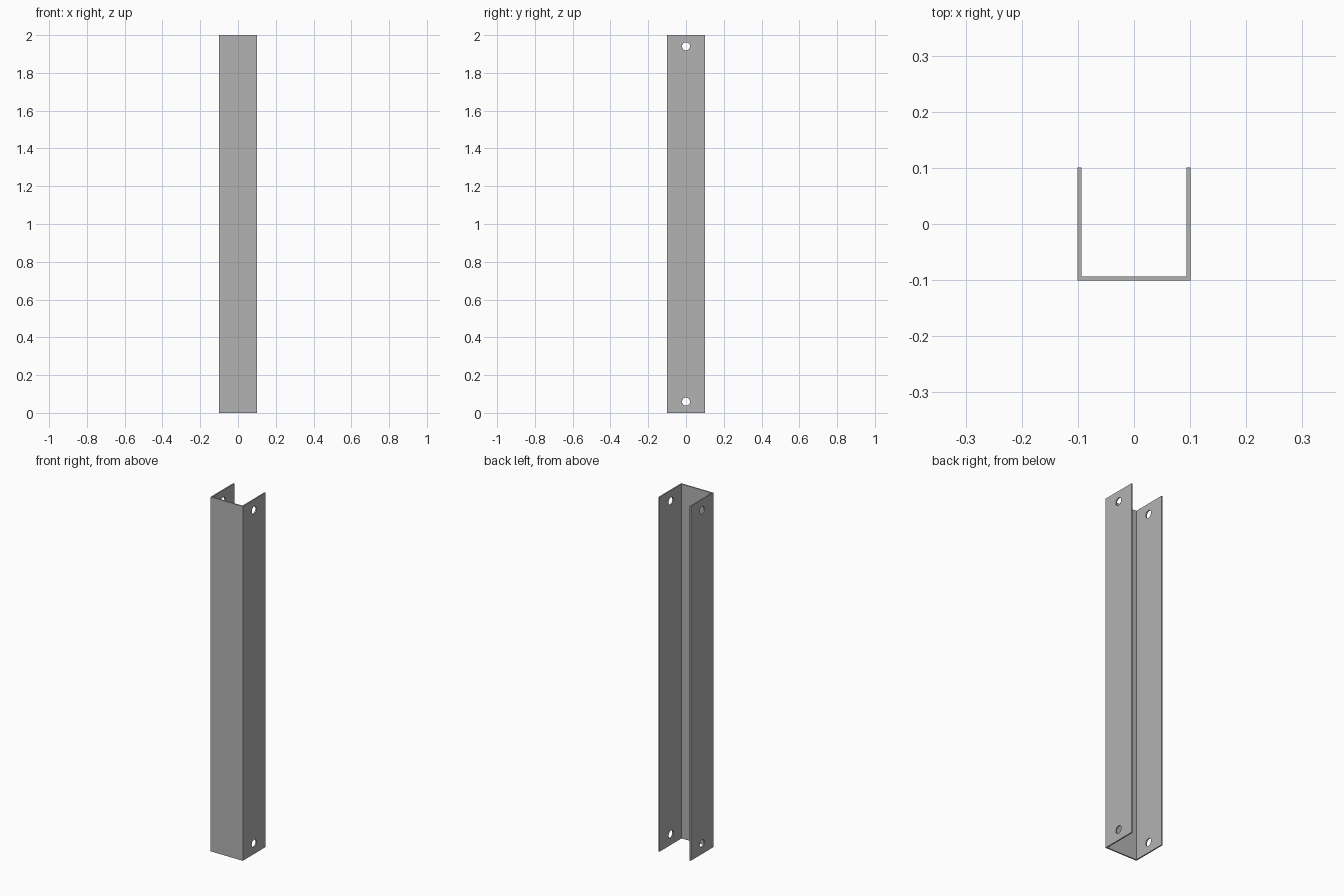
import bpy
import bmesh
import math

cube = bpy.data.objects.get("Cube")
if cube:
    bpy.data.objects.remove(cube, do_unlink=True)

HALF_X, HALF_Y, HEIGHT, WALL = 0.1005, 0.101, 2.0, 0.007
HOLE_RADIUS, HOLE_INSET = 0.021, 0.06

steel = bpy.data.materials.new("grey steel")
steel.use_nodes = True
grey = (0.45, 0.45, 0.45, 1)
steel.diffuse_color = grey
steel.node_tree.nodes["Principled BSDF"].inputs["Base Color"].default_value = grey


def add_object(name, bm):
    bmesh.ops.recalc_face_normals(bm, faces=bm.faces[:])
    mesh = bpy.data.meshes.new(name)
    bm.to_mesh(mesh)
    bm.free()
    mesh.materials.append(steel)
    obj = bpy.data.objects.new(name, mesh)
    bpy.context.collection.objects.link(obj)
    return obj


# U-shaped channel, open at the back
inner_x = HALF_X - WALL
half = [(HALF_X, -HALF_Y), (HALF_X, HALF_Y), (inner_x, HALF_Y), (inner_x, WALL - HALF_Y)]
profile = half + [(-x, y) for x, y in reversed(half)]
bm = bmesh.new()
base = bm.faces.new([bm.verts.new((x, y, 0)) for x, y in profile])
top = bmesh.ops.extrude_face_region(bm, geom=[base], use_keep_orig=True)
bmesh.ops.translate(bm, vec=(0, 0, HEIGHT),
                    verts=[v for v in top["geom"] if isinstance(v, bmesh.types.BMVert)])
channel = add_object("u_channel", bm)

# Bolt holes through both flanges at each end
for label, z in (("lower", HOLE_INSET), ("upper", HEIGHT - HOLE_INSET)):
    bm = bmesh.new()
    bmesh.ops.create_cone(bm, cap_ends=True, segments=32, radius1=HOLE_RADIUS,
                          radius2=HOLE_RADIUS, depth=HALF_X * 3)
    cutter = add_object(label + "_hole_cutter", bm)
    cutter.rotation_euler.y = math.pi / 2
    cutter.location.z = z
    cutter.hide_render = True
    cutter.hide_set(True)
    cut = channel.modifiers.new(label + "_holes", 'BOOLEAN')
    cut.operation = 'DIFFERENCE'
    cut.solver = 'EXACT'
    cut.object = cutter

# Smooth hole walls, crisp sheet edges
bpy.ops.object.select_all(action='DESELECT')
channel.select_set(True)
bpy.context.view_layer.objects.active = channel
for modifier in list(channel.modifiers):
    bpy.ops.object.modifier_apply(modifier=modifier.name)
for cutter in [o for o in bpy.data.objects if o.name.endswith("_hole_cutter")]:
    bpy.data.objects.remove(cutter, do_unlink=True)
bpy.ops.object.shade_smooth_by_angle(angle=math.radians(30))
